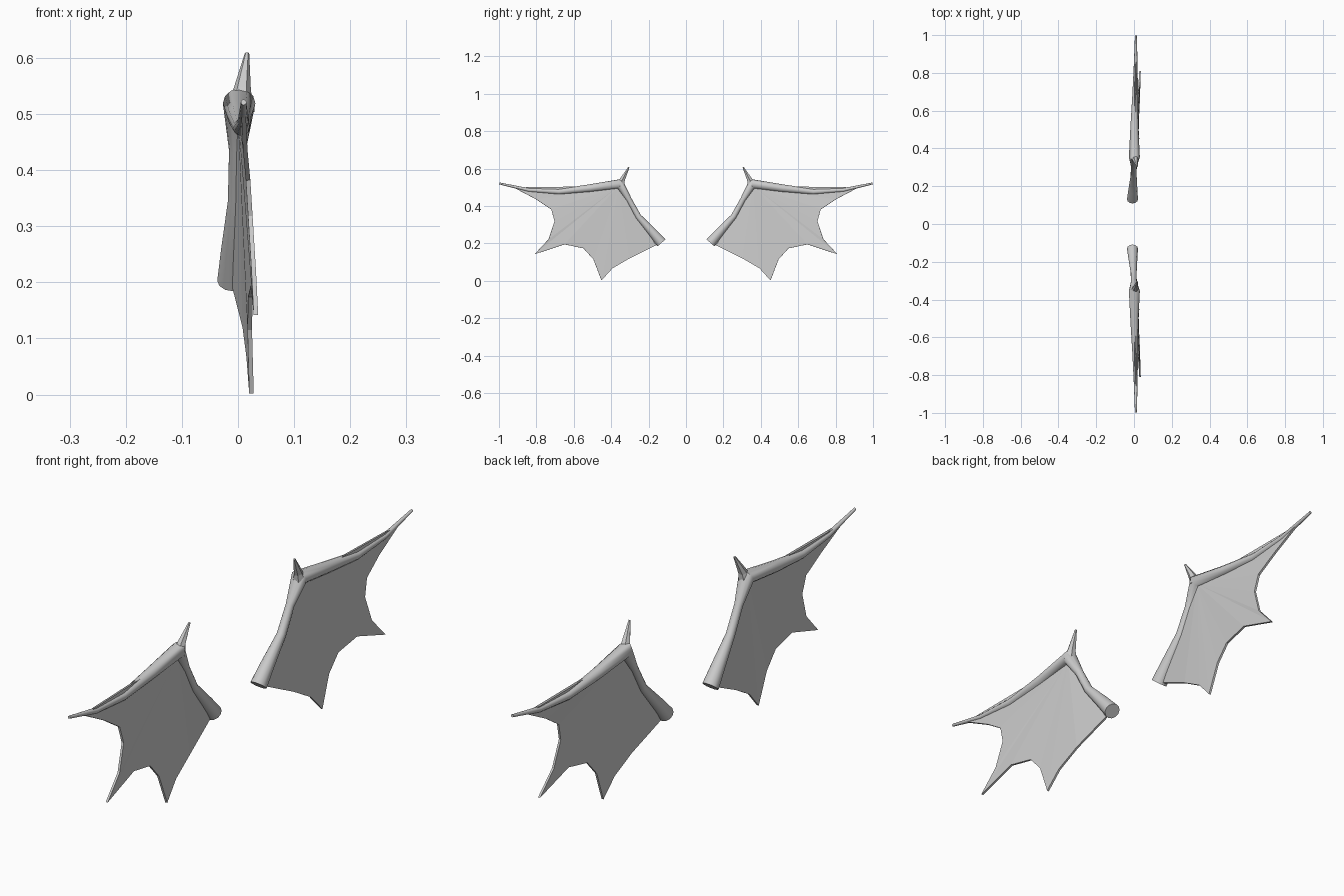
import bpy
import bmesh
from math import cos, sin, pi, radians
from mathutils import Vector

cube = bpy.data.objects.get("Cube")
if cube:
    bpy.data.objects.remove(cube, do_unlink=True)

grey = bpy.data.materials.new("plain_grey")
grey.use_nodes = True
colour = (0.6, 0.6, 0.6, 1)
grey.diffuse_color = colour
grey.node_tree.nodes["Principled BSDF"].inputs["Base Color"].default_value = colour


def add_part(name, bm, thickness=0):
    """Turn a bmesh into an object and mirror it to the other wing."""
    bmesh.ops.recalc_face_normals(bm, faces=bm.faces)
    mesh = bpy.data.meshes.new(name)
    bm.to_mesh(mesh)
    bm.free()
    mesh.materials.append(grey)
    obj = bpy.data.objects.new(name, mesh)
    bpy.context.collection.objects.link(obj)
    if thickness:
        solid = obj.modifiers.new("thickness", "SOLIDIFY")
        solid.thickness = thickness
        solid.offset = 0
    mirror = obj.modifiers.new("other_wing", "MIRROR")
    mirror.use_axis = (False, True, False)
    mirror.use_mirror_merge = False
    return obj


def smooth(obj, angle):
    bpy.ops.object.select_all(action="DESELECT")
    obj.select_set(True)
    bpy.context.view_layer.objects.active = obj
    bpy.ops.object.shade_smooth_by_angle(angle=radians(angle))


def tapered_tube(path, sides):
    """Loft rings along (x, y, z, radius) points that lie close to the YZ plane."""
    bm = bmesh.new()
    points = [Vector(p[:3]) for p in path]
    across = Vector((1, 0, 0))
    rings = []
    for i, centre in enumerate(points):
        before = (centre - points[i - 1]).normalized() if i else Vector()
        after = (points[i + 1] - centre).normalized() if i + 1 < len(points) else Vector()
        up = (before + after).cross(across).normalized()
        r = path[i][3]
        rings.append([bm.verts.new(centre + r * (cos(a) * across + sin(a) * up))
                      for a in (2 * pi * k / sides for k in range(sides))])
    for low, high in zip(rings, rings[1:]):
        for k in range(sides):
            n = (k + 1) % sides
            bm.faces.new((low[k], low[n], high[n], high[k]))
    bm.faces.new(rings[0])
    bm.faces.new(rings[-1])
    return bm


# Arm bone: shoulder, narrow upper arm, elbow, long finger to the wing tip
arm = [
    (-0.008, 0.131, 0.203, 0.029), (-0.006, 0.18, 0.26, 0.024),
    (-0.002, 0.256, 0.345, 0.016), (-0.001, 0.305, 0.435, 0.015),
    (0.002, 0.354, 0.519, 0.029), (0.002, 0.515, 0.495, 0.021),
    (0.006, 0.68, 0.476, 0.015), (0.009, 0.842, 0.486, 0.01),
    (0.01, 0.998, 0.521, 0.005),
]
smooth(add_part("wing_bone", tapered_tube(arm, 12)), 40)

# Claw standing on the elbow
claw = [(0.004, 0.352, 0.505, 0.026), (0.007, 0.34, 0.542, 0.016),
        (0.016, 0.305, 0.608, 0.004)]
add_part("elbow_claw", tapered_tube(claw, 6))

# Membrane: creased fan spreading from the elbow to the scalloped edge
edge = [
    (-0.006, 0.16, 0.19), (0.012, 0.302, 0.12), (0.019, 0.393, 0.067),
    (0.024, 0.452, 0.002), (0.021, 0.495, 0.115), (0.022, 0.548, 0.174),
    (0.027, 0.65, 0.195), (0.032, 0.81, 0.142), (0.028, 0.735, 0.222),
    (0.022, 0.703, 0.318), (0.018, 0.72, 0.382), (0.013, 0.80, 0.435),
    (0.01, 0.92, 0.499), (0.008, 0.842, 0.485), (0.006, 0.68, 0.476),
]
bm = bmesh.new()
elbow = bm.verts.new((0.003, 0.36, 0.507))
rim = [bm.verts.new(p) for p in edge]
for a, b in zip(rim, rim[1:]):
    bm.faces.new((elbow, a, b))
add_part("wing_membrane", bm, thickness=0.008)
